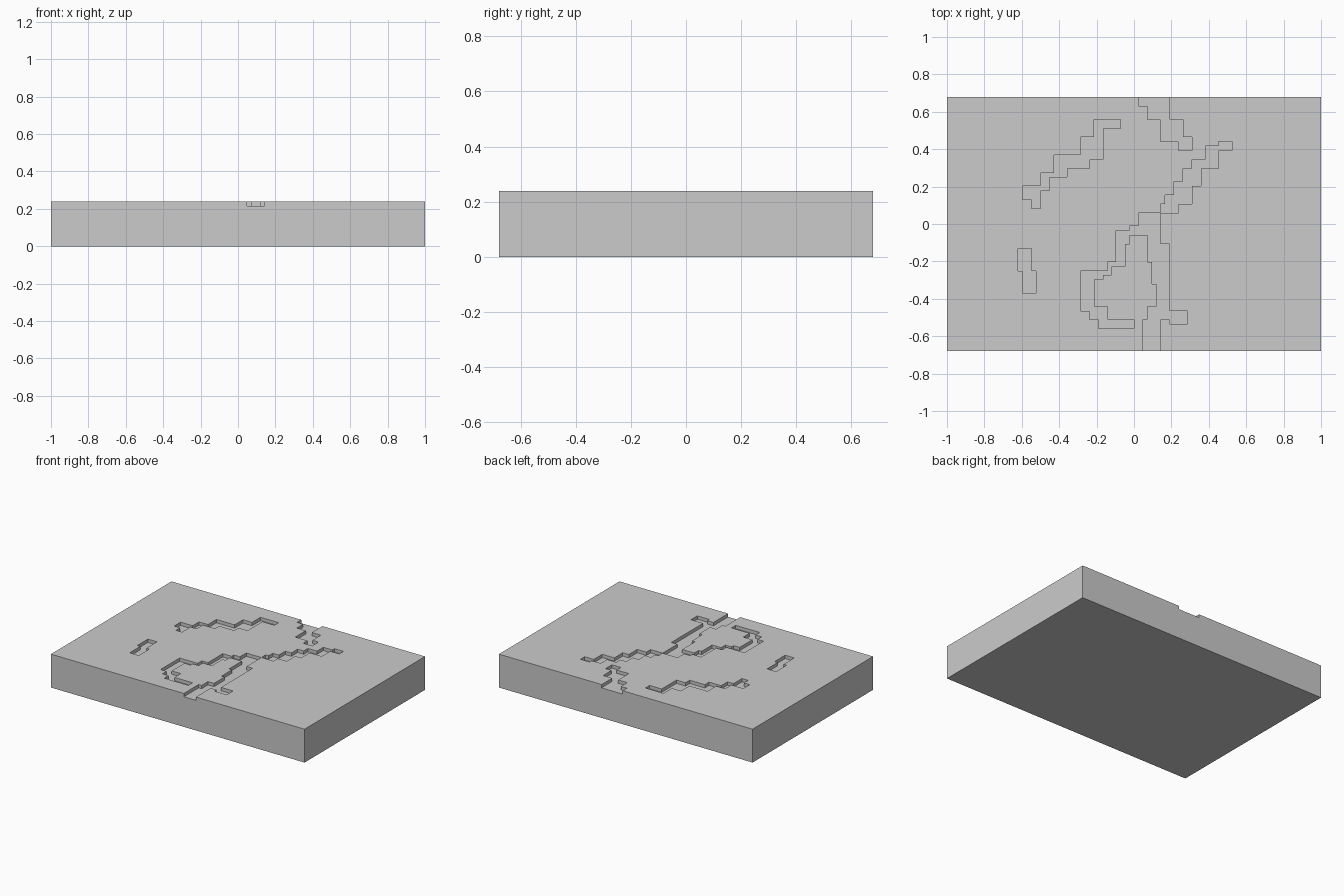
import bpy, bmesh

if "Cube" in bpy.data.objects:
    bpy.data.objects.remove(bpy.data.objects["Cube"])

CELL = 2 / 84          # the model sits on a square grid, 84 x 57 cells
ROWS, HEIGHT, DEPTH = 57, 10 * CELL, CELL


def prism(name, points, z0, z1):
    """Extrude a flat outline between two heights."""
    bm = bmesh.new()
    face = bm.faces.new([bm.verts.new((x, y, z0)) for x, y in points])
    out = bmesh.ops.extrude_face_region(bm, geom=[face])
    for v in out["geom"]:
        if isinstance(v, bmesh.types.BMVert):
            v.co.z = z1
    bmesh.ops.recalc_face_normals(bm, faces=bm.faces)
    mesh = bpy.data.meshes.new(name)
    bm.to_mesh(mesh)
    bm.free()
    obj = bpy.data.objects.new(name, mesh)
    bpy.context.collection.objects.link(obj)
    return obj


def stepped(path):
    """Stair-step outline: alternate moving to a column and to a row (rows from the back)."""
    xs, rs = path[0::2], path[1::2]
    pts = []
    for i, r in enumerate(rs):
        y = (ROWS / 2 - r) * CELL
        pts += [(xs[i] * CELL, y), (xs[(i + 1) % len(xs)] * CELL, y)]
    return pts


# Solid slab
w, d = 1.0, ROWS / 2 * CELL
slab = prism("slab", [(-w, -d), (w, -d), (w, d), (-w, d)], 0, HEIGHT)


def sink(name, path):
    """Cut a shallow stepped channel into the slab top."""
    cutter = prism(name + "_cutter", stepped(path), HEIGHT - DEPTH, HEIGHT + DEPTH)
    cutter.hide_render = True
    cutter.hide_set(True)
    cut = slab.modifiers.new(name, "BOOLEAN")
    cut.operation, cut.solver, cut.object = "DIFFERENCE", "EXACT", cutter


# Channel open at the back edge
sink("back_channel", [1, -1, 8, 5, 11, 9, 13, 12, 10, 10, 6, 5, 3, 2])

# Diagonal channel on the left, and the small pool in front of it
sink("left_channel", [-9, 5, -3, 7, -7, 14, -10, 16, -15, 18, -19, 21,
                      -21, 25, -23, 23, -25, 20, -21, 17, -18, 13, -12, 9])
sink("small_pool", [-26, 34, -23, 39, -22, 44, -25, 39])

# Diagonal branch on the right
sink("right_branch", [19, 10, 22, 12, 19, 16, 15, 20, 13, 24, 10, 26,
                      6, 24, 7, 22, 9, 19, 11, 16, 13, 14, 16, 11])

# Looping channel open at the front edge
sink("front_loop", [1, 26, 6, 33, 8, 48, 12, 51, 8, 50, 6, 58, 2, 50, 3, 47,
                    5, 42, 4, 37, 3, 31, -1, 33, -2, 38, -5, 40, -7, 41,
                    -9, 47, -6, 50, 0, 52, -8, 50, -10, 48, -12, 39,
                    -6, 37, -4, 30, -1, 29])
